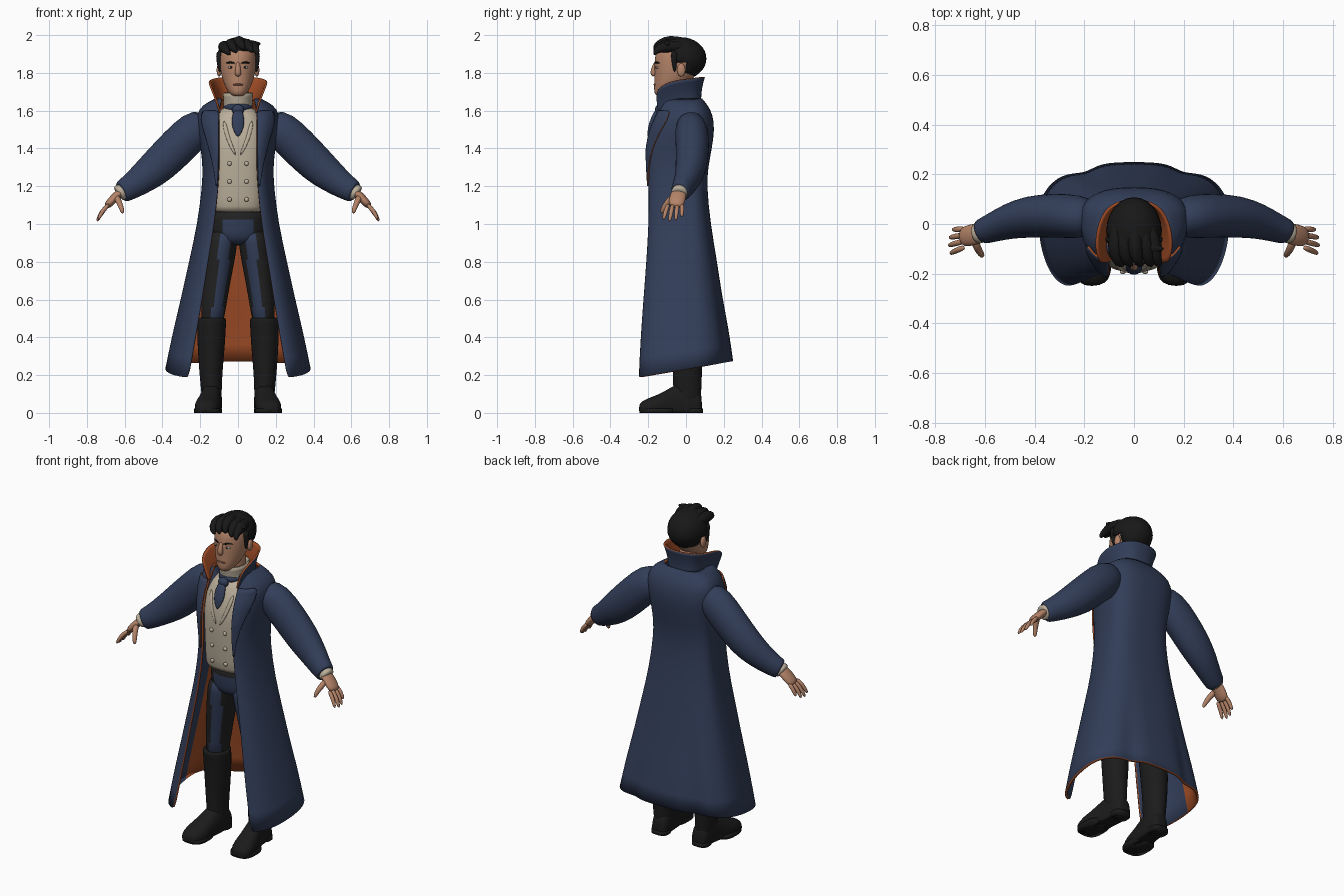
import bpy, bmesh, math
from mathutils import Vector

default = bpy.data.objects.get("Cube")
if default:
    bpy.data.objects.remove(default)


def material(name, *rgb):
    mat = bpy.data.materials.new(name)
    mat.use_nodes = True
    mat.diffuse_color = (*rgb, 1)
    mat.node_tree.nodes["Principled BSDF"].inputs["Base Color"].default_value = (*rgb, 1)
    return mat


navy = material("navy cloth", .032, .048, .1)
orange = material("orange lining", .36, .075, .02)
cream = material("cream cloth", .5, .43, .33)
skin = material("skin", .46, .23, .14)
lips = material("lips", .3, .12, .08)
black = material("black trousers", .016, .016, .016)
leather = material("black leather", .011, .011, .011)
hair_black = material("black hair", .009, .009, .009)
white = material("eye white", .55, .5, .45)


def finish(name, bm, mats, rule=None, mirror=False, sub=1, solid=0, rim=1):
    """Turn a bmesh into a smooth object with its modifiers."""
    bm.normal_update()
    for f in bm.faces:
        f.smooth = True
        if rule:
            f.material_index = rule(f)
    mesh = bpy.data.meshes.new(name)
    bm.to_mesh(mesh)
    bm.free()
    obj = bpy.data.objects.new(name, mesh)
    bpy.context.collection.objects.link(obj)
    for mat in mats:
        mesh.materials.append(mat)
    if mirror:
        obj.modifiers.new("Mirror", 'MIRROR')
    if sub:
        mod = obj.modifiers.new("Smooth", 'SUBSURF')
        mod.levels = mod.render_levels = sub
    if solid:
        mod = obj.modifiers.new("Thickness", 'SOLIDIFY')
        mod.thickness, mod.offset = solid, -1
        if len(mats) > 1:
            mod.material_offset, mod.material_offset_rim = 1, rim
    return obj


def skin_rings(name, rings, mats, closed=True, cap=True, **options):
    """Bridge equal rows of points into a surface."""
    bm = bmesh.new()
    rows = [[bm.verts.new(p) for p in ring] for ring in rings]
    n = len(rows[0])
    for a, b in zip(rows, rows[1:]):
        for j in range(n if closed else n - 1):
            k = (j + 1) % n
            bm.faces.new((a[j], a[k], b[k], b[j]))
    if closed:
        if cap:
            bm.faces.new(rows[0][::-1])
            bm.faces.new(rows[-1])
        bmesh.ops.recalc_face_normals(bm, faces=bm.faces)
    return finish(name, bm, mats, **options)


def power(v, p):
    return math.copysign(abs(v) ** p, v)


def loft(name, table, mats, n=24, p=1, **options):
    """Stacked rounded sections: height, centre x, half width, front y, back y."""
    rings = []
    for z, cx, w, front, back in table:
        angles = [math.tau * i / n for i in range(n)]
        rings.append([(cx + w * power(math.cos(a), p),
                       (front + back) / 2 + (back - front) / 2 * power(math.sin(a), p), z)
                      for a in angles])
    return skin_rings(name, rings, mats, **options)


def sweep(name, path, mats, flat=1, n=12, **options):
    """Tapered tube along points (x, y, z, radius); flat scales its width along y."""
    pts = [Vector(p[:3]) for p in path]
    rings = []
    for i, c in enumerate(pts):
        d = (pts[min(i + 1, len(pts) - 1)] - pts[max(i - 1, 0)]).normalized()
        ref = Vector((0, 1, 0)) if abs(d.y) < .8 else Vector((1, 0, 0))
        u = (ref - d * ref.dot(d)).normalized()
        v = d.cross(u)
        r = path[i][3]
        rings.append([c + u * r * flat * math.cos(a) + v * r * math.sin(a)
                      for a in (math.tau * k / n for k in range(n))])
    return skin_rings(name, rings, mats, **options)


def ball(name, centre, radii, mats, keep=None, **options):
    bm = bmesh.new()
    bmesh.ops.create_uvsphere(bm, u_segments=24, v_segments=16, radius=1)
    for v in bm.verts:
        v.co = Vector(c + r * k for c, r, k in zip(centre, radii, v.co))
    if keep:
        bmesh.ops.delete(bm, geom=[v for v in bm.verts if not keep(v.co)], context='VERTS')
    return finish(name, bm, mats, sub=0, **options)


# Coat: height, half width, back y, front y, half opening
COAT = [(.19, .385, .25, -.25, .26), (.4, .345, .225, -.24, .225), (.6, .3, .19, -.225, .19),
        (.8, .26, .165, -.21, .16), (1, .215, .13, -.197, .125), (1.2, .19, .11, -.197, .105),
        (1.3, .187, .117, -.203, .1), (1.4, .197, .137, -.206, .1), (1.5, .215, .152, -.186, .1),
        (1.58, .222, .142, -.15, .1), (1.63, .19, .115, -.125, .095), (1.665, .12, .085, -.11, .085)]


def coat_point(z, t):
    """Left half of the coat; t runs from the front edge to the back centre."""
    for lo, hi in zip(COAT, COAT[1:]):
        if z <= hi[0]:
            break
    f = (z - lo[0]) / (hi[0] - lo[0])
    w, back, front, gap = (a + (b - a) * f for a, b in zip(lo[1:], hi[1:]))
    a = (t * 2 - 1) * math.pi / 2
    c, s, side = max(0, math.cos(a)), math.sin(a), .02
    low = max(0, 1 - z / .8)
    if a < 0:
        x, y = gap + (w - gap) * c, side + (side - front) * s
    else:
        fold = 1 - .12 * low * math.exp(-((t - .84) / .05) ** 2)
        x, y = w * c ** .8 * fold, side + (back - side) * s ** .8 * fold
    return Vector((x, y, z + .22 * low * (y + .25)))


skin_rings("coat", [[coat_point(row[0], i / 24) for i in range(25)] for row in COAT],
           [navy, orange, orange, navy, navy, orange], closed=False, mirror=True, solid=.014,
           rim=2, rule=lambda f: 3 if f.calc_center_median().y < .03 else 0)

# Lapels lie on the chest of the coat
lapel = []
for i in range(9):
    z = 1.2 + i * .05
    width = .03 + .26 * min(1, i / 7)
    lapel.append([coat_point(z, width * j / 6) + Vector((.004, -.009, 0)) for j in range(7)])
skin_rings("lapel", lapel, [navy, orange], closed=False, mirror=True, solid=.008)

# Flared standing collar
collar = [[(.092, -.15, 1.56), (.118, -.08, 1.645), (.115, 0, 1.65), (.085, .07, 1.65), (0, .085, 1.65)],
          [(.118, -.155, 1.65), (.13, -.08, 1.69), (.12, 0, 1.7), (.085, .07, 1.71), (0, .087, 1.71)],
          [(.145, -.158, 1.715), (.16, -.08, 1.755), (.145, .01, 1.765), (.1, .085, 1.775), (0, .107, 1.778)]]
skin_rings("coat_collar", collar, [navy, orange], closed=False, mirror=True, sub=2, solid=.01)

# Sleeves, cuffs and hands
sweep("sleeve", [(.15, .02, 1.54, .08), (.23, .03, 1.5, .105), (.32, .035, 1.41, .104), (.42, .03, 1.31, .1),
                 (.5, .012, 1.245, .084), (.57, -.015, 1.195, .068), (.615, -.032, 1.17, .06),
                 (.617, -.033, 1.169, .054)],
      [navy], flat=.86, n=20, mirror=True)
sweep("shirt_cuff", [(.6, -.03, 1.18, .045), (.63, -.036, 1.163, .047), (.636, -.037, 1.158, .04)],
      [cream], mirror=True)
sweep("palm", [(.61, -.034, 1.175, .023), (.645, -.042, 1.15, .023), (.67, -.048, 1.12, .024),
               (.7, -.056, 1.09, .019)], [skin], flat=1.9, mirror=True)
for i, name in enumerate(("index", "middle", "ring", "little")):
    off = (i - 1.6) * .024
    reach = (.9, 1, .95, .75)[i]
    sweep(name + "_finger", [(.68, -.054 + off, 1.108, .013),
                             (.68 + .045 * reach, -.062 + off * 1.2, 1.108 - .045 * reach, .013),
                             (.68 + .068 * reach, -.068 + off * 1.35, 1.108 - .098 * reach, .009)],
          [skin], n=8, mirror=True)
sweep("thumb", [(.645, -.06, 1.15, .02), (.63, -.1, 1.115, .017), (.615, -.122, 1.08, .014),
                (.61, -.13, 1.055, .009)], [skin], n=8, mirror=True)

# Waistcoat with two columns of buttons
loft("waistcoat", [(1.06, 0, .14, -.165, .07), (1.075, 0, .145, -.178, .08), (1.2, 0, .145, -.188, .085),
                   (1.4, 0, .15, -.2, .1), (1.5, 0, .15, -.18, .1), (1.58, 0, .12, -.145, .08),
                   (1.63, 0, .075, -.11, .05)], [cream], p=.75)
for z in (1.13, 1.225, 1.32):
    ball("waistcoat_button", (.045, -.185 - (z - 1.13) * .04, z), (.012, .009, .012), [cream], mirror=True)
for top, low in ((1.55, 1.36),):
    sweep("waistcoat_lapel", [(.01, -.196, low, .006), (.055, -.186, 1.45, .012), (.075, -.15, top, .012)],
          [cream], flat=.6, mirror=True)

# Neck, shirt collar and cravat
loft("neck", [(1.58, 0, .06, -.11, .04), (1.67, 0, .056, -.11, .04), (1.76, 0, .06, -.11, .05)], [skin])
loft("shirt_collar", [(1.6, 0, .07, -.115, .05), (1.65, 0, .068, -.122, .05), (1.695, 0, .073, -.13, .05)],
     [cream], cap=False, solid=.008)
loft("cravat_band", [(1.59, 0, .082, -.135, .06), (1.62, 0, .08, -.138, .06), (1.65, 0, .07, -.128, .055)],
     [navy])
ball("cravat_knot", (0, -.142, 1.605), (.032, .022, .028), [navy])
sweep("cravat_tail", [(0, -.15, 1.61, .022), (0, -.172, 1.56, .036), (0, -.19, 1.51, .034),
                      (0, -.203, 1.46, .006)], [navy], flat=.4)


# Trousers with a blue stripe down the front of each leg
def leg_stripe(f):
    c = f.calc_center_median()
    mid = .19 - .12 * c.z
    return int(f.normal.y < -.35 and mid - .045 < c.x < mid + .012)


loft("trouser_leg", [(.46, .138, .06, -.075, .07), (.55, .13, .065, -.085, .072), (.7, .113, .074, -.1, .08),
                     (.82, .096, .081, -.115, .09), (.9, .085, .082, -.124, .095), (.98, .075, .075, -.125, .09)],
     [black, navy], n=32, rule=leg_stripe, mirror=True)
loft("trouser_hips", [(.885, 0, .09, -.09, .07), (.92, 0, .14, -.128, .095), (.97, 0, .15, -.135, .1),
                      (1.02, 0, .15, -.14, .1), (1.1, 0, .14, -.145, .08)], [black, navy], n=32,
     rule=lambda f: int(f.normal.y < 0 and abs(f.calc_center_median().x) < .075
                        and f.calc_center_median().z < 1.02), mirror=False)

# Boots
loft("boot_shaft", [(.03, .137, .05, -.05, .08), (.1, .14, .054, -.07, .08), (.2, .144, .06, -.068, .085),
                    (.35, .142, .073, -.075, .09), (.47, .14, .077, -.085, .082), (.5, .14, .078, -.088, .08),
                    (.505, .14, .066, -.078, .07)], [leather], mirror=True)
foot = []
for y, cx, w, h in ((.085, .135, .035, .09), (.07, .135, .05, .12), (0, .137, .055, .17), (-.06, .145, .056, .15),
                    (-.12, .155, .064, .11), (-.18, .163, .07, .085), (-.23, .168, .056, .066), (-.25, .17, .03, .045)):
    foot.append([(cx + w * power(math.cos(a), .7), y, max(0, h * (.35 + .65 * math.sin(a))))
                 for a in (math.tau * i / 20 for i in range(20))])
skin_rings("boot_foot", foot, [leather], mirror=True)
for name, y, length, w in (("boot_heel", .045, .045, .052), ("boot_sole", -.155, .09, .07)):
    cx = .137 if y > 0 else .162
    loft(name, [(0, cx, w, y - length, y + length), (.022, cx, w, y - length, y + length)],
         [leather], p=.7, sub=0, mirror=True)

# Head and face
loft("head", [(1.675, 0, .025, -.152, -.1), (1.69, 0, .045, -.168, -.06), (1.72, 0, .066, -.17, -.01),
              (1.77, 0, .085, -.168, .04), (1.82, 0, .096, -.168, .075), (1.88, 0, .1, -.168, .09),
              (1.93, 0, .094, -.152, .08), (1.965, 0, .06, -.1, .05)], [skin])
sweep("nose", [(0, -.155, 1.86, .01), (0, -.168, 1.835, .012), (0, -.176, 1.8, .018), (0, -.165, 1.782, .014)], [skin])
ball("mouth", (0, -.163, 1.738), (.028, .009, .006), [lips])
ball("eye", (.037, -.151, 1.829), (.016, .01, .007), [white], mirror=True)
ball("iris", (.037, -.157, 1.829), (.006, .006, .006), [hair_black], mirror=True)
sweep("eyebrow", [(.014, -.166, 1.85, .004), (.04, -.16, 1.858, .006), (.066, -.137, 1.852, .003)],
      [hair_black], n=8, mirror=True)
ball("ear", (.1, -.025, 1.815), (.013, .022, .035), [skin], mirror=True)

# Hair cap and swept locks
ball("hair_cap", (0, -.028, 1.876), (.112, .136, .113), [hair_black], solid=.014,
     keep=lambda c: not (c.y < -.075 and c.z < 1.91) and not (c.y < -.005 and c.z < 1.845))
for x in (-.075, -.04, 0, .04, .07):
    top = 1.968 - abs(x) * .35
    sweep("hair_lock", [(x * .7, .04, top - .02, .02), (x, -.05, top, .034), (x * 1.1 + .008, -.12, top - .006, .034),
                        (x * 1.1 + .02, -.16, top - .024, .022), (x + .035, -.168, top - .048, .005)],
          [hair_black], n=10)
sweep("side_tuft", [(.05, -.09, 1.95, .03), (.09, -.1, 1.95, .022), (.122, -.1, 1.955, .004)], [hair_black], n=10)
sweep("sideburn", [(.097, -.062, 1.92, .022), (.1, -.062, 1.86, .016), (.096, -.06, 1.8, .005)],
      [hair_black], n=10, mirror=True)
